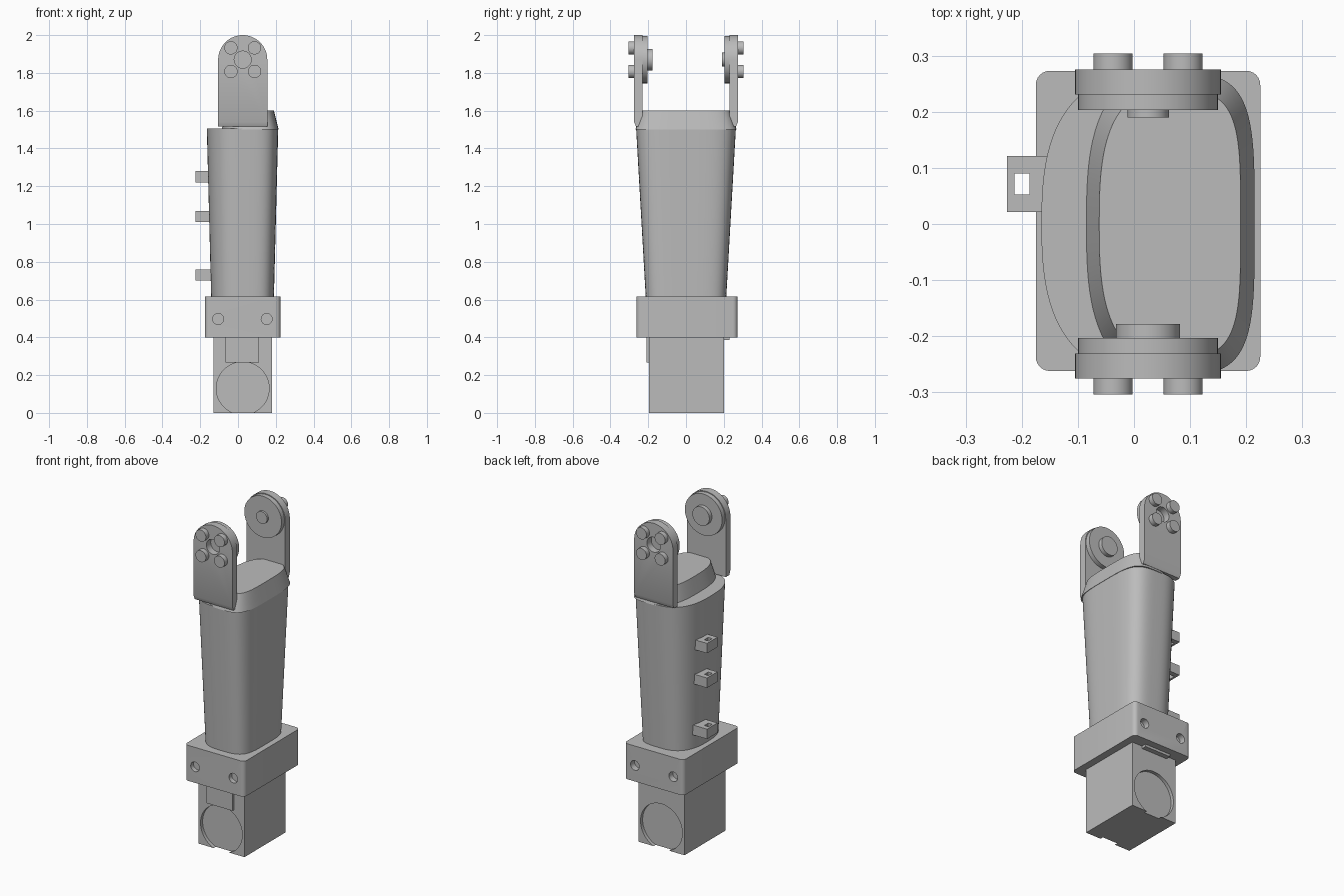
import bpy, bmesh, math
from mathutils import Matrix, Vector

if "Cube" in bpy.data.objects:
    bpy.data.objects.remove(bpy.data.objects["Cube"])

grey = bpy.data.materials.new("plain grey")
grey.use_nodes = True
grey.diffuse_color = (0.5, 0.5, 0.5, 1)
grey.node_tree.nodes["Principled BSDF"].inputs["Base Color"].default_value = (0.5, 0.5, 0.5, 1)

CX = 0.025      # shared centre line of the limb
PIVOT = 1.87    # height of the joint axis


def finish(name, bm):
    bmesh.ops.recalc_face_normals(bm, faces=bm.faces)
    mesh = bpy.data.meshes.new(name)
    bm.to_mesh(mesh)
    bm.free()
    mesh.materials.append(grey)
    obj = bpy.data.objects.new(name, mesh)
    bpy.context.collection.objects.link(obj)
    return obj


def smooth(obj):
    bpy.ops.object.select_all(action='DESELECT')
    obj.select_set(True)
    bpy.context.view_layer.objects.active = obj
    bpy.ops.object.shade_smooth_by_angle(angle=math.radians(30))


def box(name, x, y, z, corner=0):
    bm = bmesh.new()
    size = [b - a for a, b in (x, y, z)]
    mid = [(a + b) / 2 for a, b in (x, y, z)]
    bmesh.ops.create_cube(bm, size=1, matrix=Matrix.Translation(mid) @ Matrix.Diagonal((*size, 1)))
    if corner:
        upright = [e for e in bm.edges if abs(e.verts[0].co.z - e.verts[1].co.z) > 0.01]
        bmesh.ops.bevel(bm, geom=upright, offset=corner, segments=6, profile=0.5, affect='EDGES')
    return finish(name, bm)


def disc(name, x, z, r, y0, y1):
    """Cylinder along y."""
    bm = bmesh.new()
    place = Matrix.Translation((x, (y0 + y1) / 2, z)) @ Matrix.Rotation(math.pi / 2, 4, 'X')
    bmesh.ops.create_cone(bm, cap_ends=True, segments=48, radius1=r, radius2=r,
                          depth=abs(y1 - y0), matrix=place)
    obj = finish(name, bm)
    smooth(obj)
    return obj


def cut(obj, cutters):
    for cutter in cutters:
        cutter.hide_render = True
        mod = obj.modifiers.new("cut", 'BOOLEAN')
        mod.operation, mod.solver, mod.object = 'DIFFERENCE', 'EXACT', cutter
        bpy.context.view_layer.objects.active = obj
        bpy.ops.object.modifier_apply(modifier=mod.name)
        bpy.data.objects.remove(cutter)
    smooth(obj)


def oval(left, right, half_y, z, n_left, n_right, count=96):
    """Squarish oval section whose two sides have their own fullness."""
    mid, half = (left + right) / 2, (right - left) / 2
    points = []
    for i in range(count):
        a = 2 * math.pi * i / count
        c, s = math.cos(a), math.sin(a)
        n = n_right if c > 0 else n_left
        points.append(Vector((mid + math.copysign(abs(c) ** (2 / n), c) * half,
                              math.copysign(abs(s) ** (2 / n), s) * half_y, z)))
    return points


def loft(name, bottom, top):
    bm = bmesh.new()
    low, high = [[bm.verts.new(p) for p in ring] for ring in (bottom, top)]
    for i in range(len(low)):
        j = (i + 1) % len(low)
        bm.faces.new((low[i], low[j], high[j], high[i]))
    bm.faces.new(low)
    bm.faces.new(high)
    obj = finish(name, bm)
    smooth(obj)
    return obj


def arm(name, side):
    """Upright lug with a round top and a chamfered outer foot."""
    outline = [(CX + 0.13, 1.54), (CX + 0.13, 1.515), (CX - 0.13, 1.515), (CX - 0.13, 1.54)]
    for i in range(33):
        a = math.pi * (1 - i / 32)
        outline.append((CX + 0.13 * math.cos(a), PIVOT + 0.13 * math.sin(a)))
    bm = bmesh.new()
    inner = [bm.verts.new((x, side * 0.231, z)) for x, z in outline]
    outer = [bm.verts.new((x, side * (0.264 if z < 1.53 else 0.275), z)) for x, z in outline]
    for i in range(len(outline)):
        j = (i + 1) % len(outline)
        bm.faces.new((inner[i], inner[j], outer[j], outer[i]))
    bm.faces.new(inner)
    # outer side: chamfer strip and flat face
    bm.faces.new(outer[:4])
    bm.faces.new([outer[0]] + outer[3:])
    return finish(name, bm)


# Actuator block with a shallow round recess on front and back
block = box("actuator_block", (CX - 0.155, CX + 0.155), (-0.195, 0.2), (0, 0.41))
cut(block, [disc("cutter", CX, 0.13, 0.14, -0.3, -0.175),
            disc("cutter", CX, 0.13, 0.14, 0.3, 0.18)])
box("front_cable_plate", (-0.065, 0.11), (-0.21, -0.18), (0.268, 0.41))
box("rear_ledge", (-0.065, 0.11), (0.18, 0.23), (0.385, 0.41))

# Collar with screw holes front and back
collar = box("collar", (-0.175, 0.225), (-0.262, 0.273), (0.4, 0.615), corner=0.025)
cut(collar, [disc("cutter", x, 0.497, 0.029, s * 0.3, s * 0.235)
             for x in (-0.105, 0.152) for s in (-1, 1)])

# Tapered limb shell and its raised top cap
loft("limb_shell", oval(-0.142, 0.19, 0.213, 0.61, 2.6, 4),
     oval(-0.165, 0.213, 0.264, 1.505, 2.6, 4))
loft("top_cap", oval(-0.086, 0.215, 0.268, 1.5, 2.8, 4),
     oval(-0.062, 0.19, 0.237, 1.6, 2.8, 4))

# Cable guide tabs, each with a square slot
for i, z in enumerate((0.73, 1.04, 1.25)):
    tab = box(f"cable_tab_{i + 1}", (-0.226, -0.13), (0.021, 0.121), (z - 0.03, z + 0.03))
    cut(tab, [box("cutter", (-0.213, -0.186), (0.053, 0.09), (z - 0.1, z + 0.1))])

# Fork: lug, bearing disc, hub and four bolts on each side
for label, side, hub_r, hub_y in (("front", -1, 0.057, 0.178), ("rear", 1, 0.037, 0.19)):
    lug = arm(f"{label}_fork_arm", side)
    cut(lug, [disc("cutter", CX, PIVOT, 0.045, side * 0.2, side * 0.3)])
    disc(f"{label}_bearing", CX, PIVOT, 0.125, side * 0.203, side * 0.233)
    disc(f"{label}_hub", CX, PIVOT, hub_r, side * hub_y, side * 0.21)
    for dx in (-0.0625, 0.0625):
        for dz in (-0.0625, 0.0625):
            disc(f"{label}_bolt", CX + dx, PIVOT + dz, 0.035, side * 0.27, side * 0.304)
